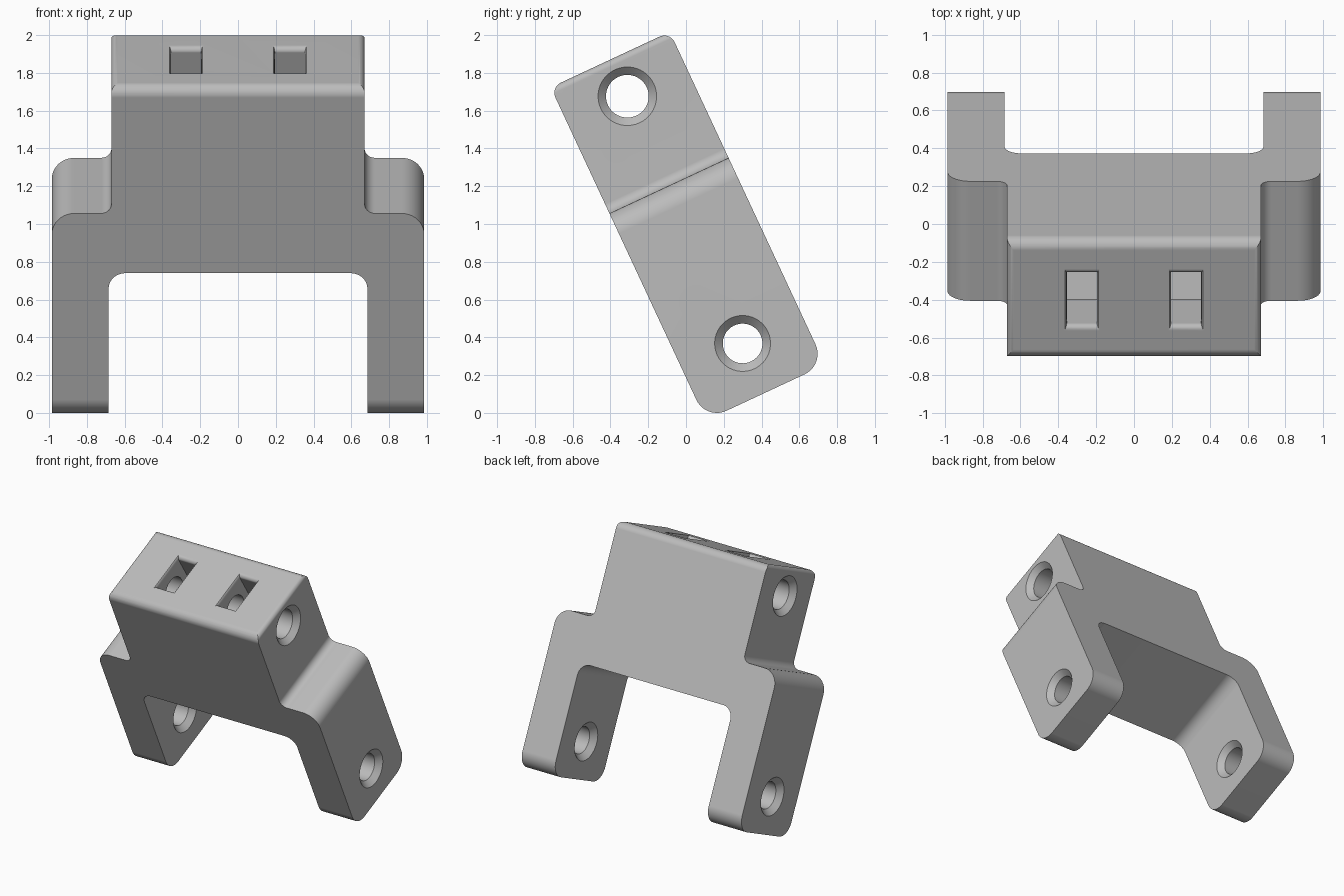
import bpy, bmesh, math
from mathutils import Matrix, Vector

cube = bpy.data.objects.get("Cube")
if cube:
    bpy.data.objects.remove(cube, do_unlink=True)

TILT = math.radians(25)
FRONT, BACK, FOOT, TOP = 0.081, 0.777, -0.077, 1.868   # untilted body limits
MID = (FRONT + BACK) / 2


def rounded(corners, steps=10):
    """Closed 2D outline; each corner is (a, b, fillet radius)."""
    out = []
    for i, (a, b, r) in enumerate(corners):
        p = Vector((a, b))
        if r == 0:
            out.append(p)
            continue
        d0 = (Vector(corners[i - 1][:2]) - p).normalized()
        d1 = (Vector(corners[(i + 1) % len(corners)][:2]) - p).normalized()
        half = d0.angle(d1) / 2
        centre = p + (d0 + d1).normalized() * (r / math.sin(half))
        start = p + d0 * (r / math.tan(half)) - centre
        end = p + d1 * (r / math.tan(half)) - centre
        sweep = start.angle(end)
        for k in range(steps + 1):
            t = k / steps
            out.append(centre + (start * math.sin((1 - t) * sweep)
                                 + end * math.sin(t * sweep)) / math.sin(sweep))
    return out


def loft(name, rings):
    """Solid skinned through matching rings of points, capped at both ends."""
    bm = bmesh.new()
    loops = [[bm.verts.new(p) for p in ring] for ring in rings]
    n = len(loops[0])
    for low, high in zip(loops, loops[1:]):
        for i in range(n):
            j = (i + 1) % n
            bm.faces.new((low[i], low[j], high[j], high[i]))
    bm.faces.new(loops[0][::-1])
    bm.faces.new(loops[-1])
    bmesh.ops.recalc_face_normals(bm, faces=bm.faces)
    mesh = bpy.data.meshes.new(name)
    bm.to_mesh(mesh)
    bm.free()
    obj = bpy.data.objects.new(name, mesh)
    bpy.context.collection.objects.link(obj)
    return obj


def bore(name, profile, height):
    """Turned cutter along x from (x, radius) pairs."""
    angles = [math.tau * i / 48 for i in range(48)]
    return loft(name, [[(x, MID + r * math.cos(a), height + r * math.sin(a))
                        for a in angles] for x, r in profile])


def box_ring(x, half, w0, w1, u0, u1):
    return [(x - half, w0, u0), (x + half, w0, u0),
            (x + half, w1, u1), (x - half, w1, u1)]


# Front outline: two legs, shoulders and a narrower head
half = [(0.685, 0.783, 0.09), (0.685, -0.2, 0), (0.985, -0.2, 0),
        (0.985, 1.132, 0.12), (0.67, 1.132, 0.055), (0.67, TOP, 0.035)]
outline = rounded(half + [(-x, u, r) for x, u, r in reversed(half)])
body = loft("bracket_body", [[(p.x, w, p.y) for p in outline] for w in (-0.2, 1.1)])

# Side outline: rounded feet and head
side = rounded([(FRONT, FOOT, 0.12), (BACK, FOOT, 0.12),
                (BACK, TOP, 0.06), (FRONT, TOP, 0.06)])
side_cut = loft("side_outline", [[(x, p.x, p.y) for p in side] for x in (-1.2, 1.2)])

# Countersunk cross bores through the head and each leg
cutters = [bore("head_bore", [(-0.70, 0.185), (-0.628, 0.113),
                              (0.628, 0.113), (0.70, 0.185)], 1.654)]
for s in (-1, 1):
    cutters.append(bore("leg_bore", [(s * 0.655, 0.178), (s * 0.728, 0.105),
                                     (s * 0.942, 0.105), (s * 1.015, 0.178)], 0.21))

# Slots in the top with softened mouths and a sloping floor
for s in (-1, 1):
    x = s * 0.275
    rings = [box_ring(x, 0.08, 0.28, 0.645, 1.545, 1.38)]
    for k in range(6):
        a = k / 5 * math.pi / 2
        f, u = 1 - math.cos(a), TOP - 0.03 + 0.03 * math.sin(a)
        rings.append(box_ring(x, 0.08 + 0.012 * f, 0.28 - 0.03 * f,
                              0.58 + 0.03 * f, u, u))
    rings.append(box_ring(x, 0.092, 0.25, 0.61, TOP + 0.1, TOP + 0.1))
    cutters.append(loft("top_slot", rings))

# Combine the solids
for tool in [side_cut] + cutters:
    mod = body.modifiers.new(tool.name, 'BOOLEAN')
    mod.operation = 'INTERSECT' if tool is side_cut else 'DIFFERENCE'
    mod.solver = 'EXACT'
    mod.object = tool
    tool.hide_render = True
bpy.context.view_layer.update()
solid = bpy.data.meshes.new_from_object(
    body.evaluated_get(bpy.context.evaluated_depsgraph_get()))
body.modifiers.clear()
body.data = solid
for tool in [side_cut] + cutters:
    bpy.data.objects.remove(tool, do_unlink=True)

# Lean the bracket forward, stand it on the ground and centre it
solid.transform(Matrix.Rotation(TILT, 4, 'X'))
ys = [v.co.y for v in solid.vertices]
zs = [v.co.z for v in solid.vertices]
solid.transform(Matrix.Translation((0, -(min(ys) + max(ys)) / 2, -min(zs))))

# Plain grey finish
grey = bpy.data.materials.new("light_grey")
grey.use_nodes = True
colour = (0.5, 0.5, 0.5, 1)
grey.diffuse_color = colour
grey.node_tree.nodes["Principled BSDF"].inputs["Base Color"].default_value = colour
solid.materials.clear()
solid.materials.append(grey)
for face in solid.polygons:
    face.material_index = 0

# Smooth fillets, crisp edges
bpy.ops.object.select_all(action='DESELECT')
body.select_set(True)
bpy.context.view_layer.objects.active = body
bpy.ops.object.shade_smooth_by_angle(angle=math.radians(25))
weighted = body.modifiers.new("even_normals", 'WEIGHTED_NORMAL')
weighted.keep_sharp = True
